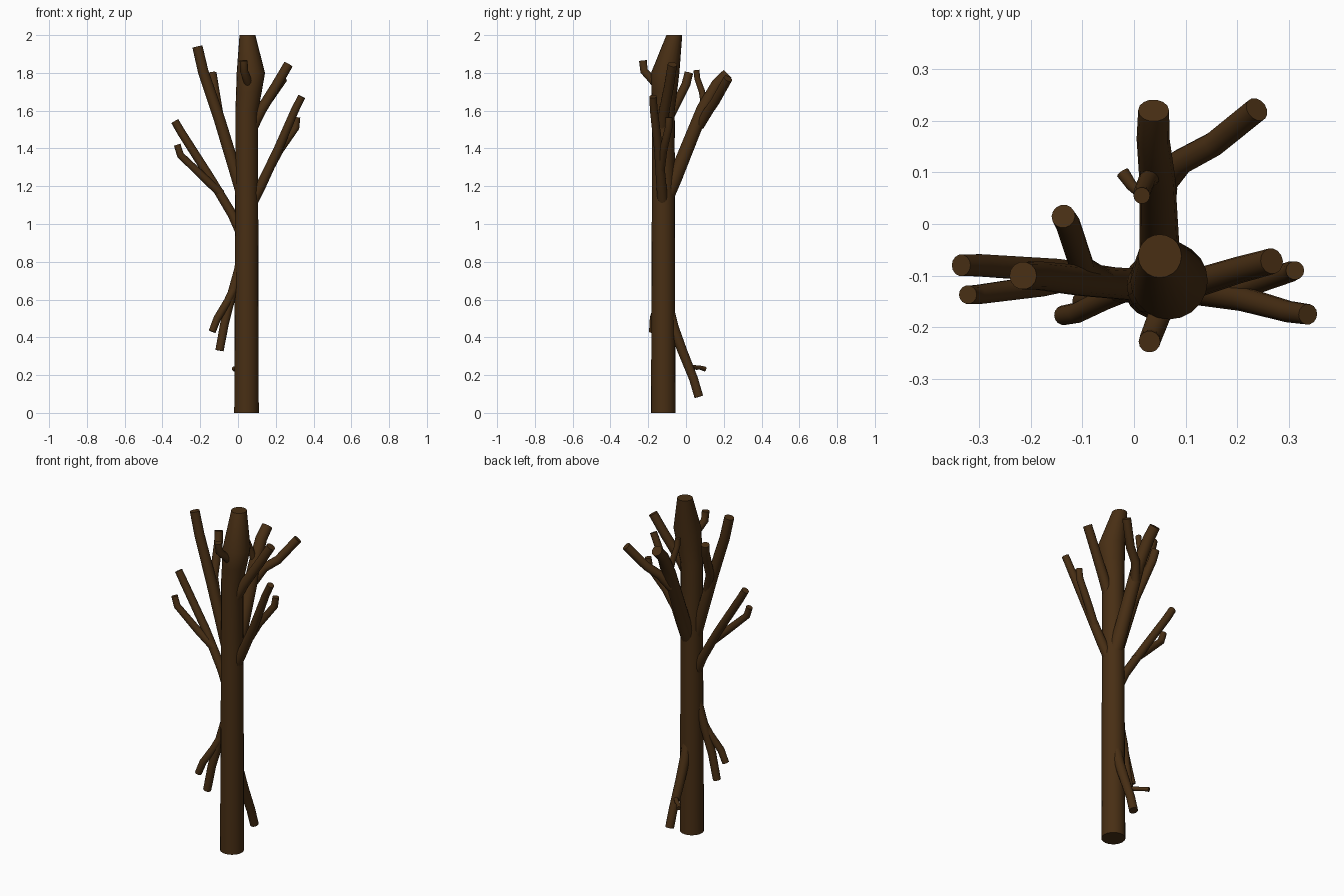
import bpy, bmesh, math
from mathutils import Vector

bark = bpy.data.materials.new("bark")
bark.diffuse_color = (0.065, 0.028, 0.007, 1)


def tube(name, pts, sides=14, level=False):
    """Capped tapering tube through (x, y, z, radius) points."""
    p = [Vector(q[:3]) for q in pts]
    bm = bmesh.new()
    rings = []
    for i, q in enumerate(pts):
        d = Vector((0, 0, 1))
        if not level:
            d = Vector()
            if i > 0:
                d += (p[i] - p[i - 1]).normalized()
            if i < len(p) - 1:
                d += (p[i + 1] - p[i]).normalized()
            d.normalize()
        # sideways axes from a stable reference
        u = Vector((0, 1, 0)).cross(d)
        u.normalize()
        v = d.cross(u)
        ring = []
        for k in range(sides):
            a = 2 * math.pi * k / sides
            ring.append(bm.verts.new(p[i] + q[3] * (math.cos(a) * u + math.sin(a) * v)))
        rings.append(ring)
    for a, b in zip(rings, rings[1:]):
        for k in range(sides):
            n = (k + 1) % sides
            bm.faces.new((a[k], a[n], b[n], b[k]))
    bm.faces.new(rings[0][::-1])
    bm.faces.new(rings[-1])
    me = bpy.data.meshes.new(name)
    bm.to_mesh(me)
    bm.free()
    me.materials.append(bark)
    ob = bpy.data.objects.new(name, me)
    bpy.context.collection.objects.link(ob)
    bpy.ops.object.select_all(action='DESELECT')
    ob.select_set(True)
    bpy.context.view_layer.objects.active = ob
    bpy.ops.object.shade_smooth_by_angle(angle=math.radians(40))


# Trunk with the swelling below its cut top
tube("trunk", [(.045, -.12, 0, .065), (.046, -.12, 1.1, .061), (.046, -.12, 1.6, .06),
               (.058, -.115, 1.7, .068), (.068, -.11, 1.8, .075), (.05, -.062, 2, .042)],
     sides=20, level=True)

# Left branch and its fork
tube("left_branch", [(.02, -.12, .94, .026), (-.03, -.11, 1.05, .025),
                     (-.15, -.09, 1.25, .023), (-.3, -.08, 1.485, .022), (-.335, -.08, 1.545, .021)])
tube("left_fork", [(-.09, -.1, 1.16, .022), (-.18, -.12, 1.245, .021),
                   (-.305, -.137, 1.365, .019), (-.322, -.137, 1.42, .018)])

# Tall upper left branch and its fork
tube("upper_left_branch", [(.03, -.12, 1.13, .032), (-.03, -.115, 1.33, .031),
                           (-.1, -.11, 1.56, .03), (-.185, -.1, 1.81, .028), (-.215, -.1, 1.94, .027)])
tube("upper_left_fork", [(-.06, -.11, 1.45, .024), (-.1, -.085, 1.57, .024),
                         (-.128, 0, 1.74, .024), (-.137, .015, 1.8, .023)])

# Right branch and its fork
tube("right_branch", [(.06, -.12, 1.08, .028), (.12, -.13, 1.2, .027), (.21, -.145, 1.39, .024),
                      (.3, -.17, 1.6, .021), (.337, -.175, 1.675, .02)])
tube("right_fork", [(.16, -.135, 1.28, .022), (.22, -.12, 1.39, .021),
                    (.305, -.092, 1.51, .02), (.312, -.09, 1.565, .018)])

# Upper right branch
tube("upper_right_branch", [(.06, -.13, 1.48, .03), (.12, -.115, 1.6, .028),
                            (.2, -.09, 1.73, .026), (.267, -.072, 1.845, .025)])

# Heavy back branch with two offshoots
tube("back_branch", [(.052, -.13, 1.08, .04), (.05, -.06, 1.24, .039), (.045, .09, 1.61, .035),
                     (.037, .165, 1.74, .032), (.038, .22, 1.795, .03)])
tube("back_side_branch", [(.05, .07, 1.52, .026), (.09, .12, 1.6, .025),
                          (.155, .155, 1.65, .024), (.238, .222, 1.77, .024)])
tube("back_twig", [(.045, .1, 1.6, .018), (.025, .085, 1.7, .017),
                   (.015, .06, 1.77, .016), (.015, .055, 1.815, .016)])

# Short stub at the front of the swelling
tube("front_stub", [(.065, -.12, 1.69, .024), (.05, -.175, 1.76, .022),
                    (.032, -.222, 1.81, .021), (.03, -.228, 1.865, .021)])

# Drooping low left branch and its fork
tube("low_left_branch", [(.02, -.12, .86, .026), (.006, -.125, .76, .026), (-.035, -.13, .62, .024),
                         (-.07, -.145, .48, .023), (-.098, -.15, .33, .022)])
tube("low_left_fork", [(-.02, -.13, .66, .022), (-.055, -.145, .59, .021),
                       (-.11, -.172, .5, .02), (-.137, -.177, .43, .019)])

# Drooping low back branch and its twig
tube("low_back_branch", [(.05, -.1, .58, .03), (.052, -.065, .45, .028), (.053, -.02, .33, .026),
                         (.057, .04, .18, .024), (.06, .068, .085, .024)])
tube("low_back_twig", [(.055, .02, .245, .013), (.02, .055, .24, .012),
                       (-.005, .075, .24, .011), (-.022, .1, .232, .013)], sides=10)
